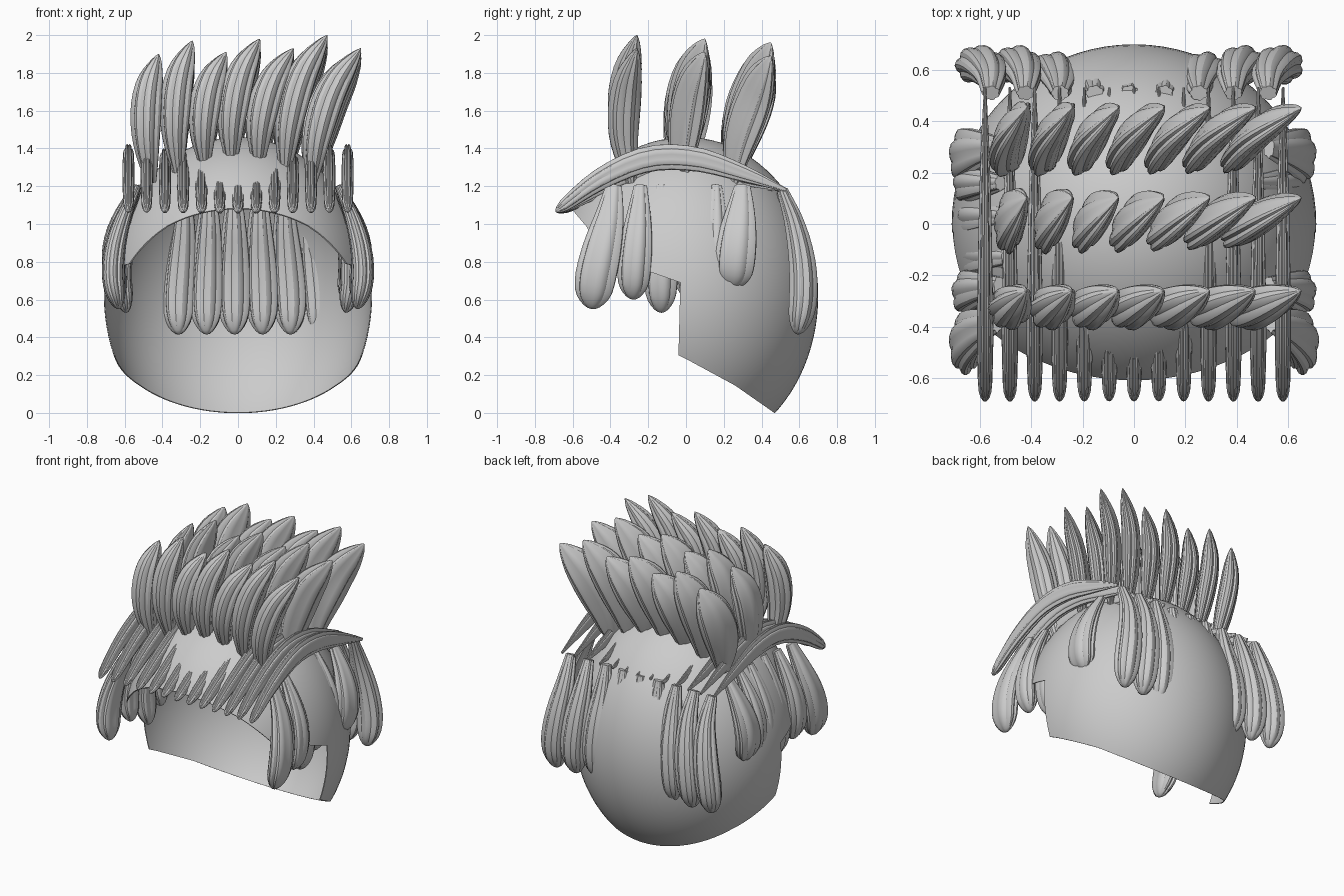
import bpy, bmesh, math
from mathutils import Vector

if "Cube" in bpy.data.objects:
    bpy.data.objects.remove(bpy.data.objects["Cube"])


def smooth(ob, angle):
    bpy.ops.object.select_all(action='DESELECT')
    ob.select_set(True)
    bpy.context.view_layer.objects.active = ob
    bpy.ops.object.shade_smooth_by_angle(angle=math.radians(angle))


def make_object(name, bm):
    bmesh.ops.recalc_face_normals(bm, faces=bm.faces[:])
    me = bpy.data.meshes.new(name)
    bm.to_mesh(me)
    bm.free()
    ob = bpy.data.objects.new(name, me)
    bpy.context.collection.objects.link(ob)
    return ob


def spline(pts, t):
    """Catmull-Rom point at t in 0..1."""
    p = [Vector(q) for q in pts]
    p = [2 * p[0] - p[1]] + p + [2 * p[-1] - p[-2]]
    s = t * (len(pts) - 1)
    i = min(int(s), len(pts) - 2)
    f = s - i
    a, b, c, d = p[i:i + 4]
    return 0.5 * (2 * b + (c - a) * f + (2 * a - 5 * b + 4 * c - d) * f * f
                  + (3 * b - a - 3 * c + d) * f ** 3)


def taper(profile, t, rounding):
    r = spline([(k, 0, 0) for k in profile], t).x
    if t > 1 - rounding:                       # rounded tip
        r *= math.sqrt(max(0, 1 - ((t - 1 + rounding) / rounding) ** 2))
    return max(r, 0.02)


def add_lock(bm, path, side, width, thick, wide, deep=None, lobes=7, rings=20, rounding=.15):
    """Fluted leaf swept along a path; width lies along the side axis."""
    n = lobes * 4
    prev = None
    for k in range(rings + 1):
        t = 0.5 - 0.5 * math.cos(math.pi * k / rings)
        c = spline(path, t)
        tan = (spline(path, min(t + .01, 1)) - spline(path, max(t - .01, 0))).normalized()
        s = Vector(side)
        s = (s - tan * s.dot(tan)).normalized()
        nrm = tan.cross(s)
        rw = taper(wide, t, rounding) * width / 2
        rd = taper(deep or wide, t, rounding) * thick / 2
        ring = []
        for j in range(n):
            a = 2 * math.pi * j / n
            g = 0.85 + 0.16 * abs(math.sin(a * lobes / 2))
            ring.append(bm.verts.new(c + s * (rw * g * math.cos(a)) + nrm * (rd * g * math.sin(a))))
        if prev:
            for j in range(n):
                bm.faces.new((prev[j], prev[(j + 1) % n], ring[(j + 1) % n], ring[j]))
        else:
            bm.faces.new(ring)
        prev = ring
    bm.faces.new(prev)


# Scalp cap: very thin ellipsoid shell, slightly fuller at the brow
bm = bmesh.new()
bmesh.ops.create_uvsphere(bm, u_segments=80, v_segments=48, radius=1)
for v in bm.verts:
    v.co = Vector((v.co.x * .71, v.co.y * (.70 if v.co.y > 0 else .73), v.co.z * .84 + .62))
cap = make_object("scalp_cap", bm)
sol = cap.modifiers.new("shell", 'SOLIDIFY')
sol.thickness = .006
sol.offset = -1

# Side outline of the face opening, ear notches and nape cut
outline = [(-1, 1.2), (-.64, 1.12), (-.53, .99), (-.4, .79), (-.2, .75), (-.03, .69),
           (-.04, .305), (.02, .275), (.26, .145), (.485, -.012), (.6, -.12), (.6, -.5), (-1, -.5)]
bm = bmesh.new()
face = bm.faces.new([bm.verts.new((-1, y, z)) for y, z in outline])
ext = bmesh.ops.extrude_face_region(bm, geom=[face])
bmesh.ops.translate(bm, vec=(2, 0, 0),
                    verts=[g for g in ext["geom"] if isinstance(g, bmesh.types.BMVert)])
cutter = make_object("opening_cutter", bm)
cutter.hide_render = True
cut = cap.modifiers.new("opening", 'BOOLEAN')
cut.operation = 'DIFFERENCE'
cut.solver = 'EXACT'
cut.object = cutter
bpy.context.view_layer.objects.active = cap
for m in ("shell", "opening"):
    bpy.ops.object.modifier_apply(modifier=m)
bpy.data.objects.remove(cutter)
smooth(cap, 35)

# Upright crest: three rows of seven turned locks fanning to +x
# row: path y values, tip drop, width, depth, turn at left and right end
UP = [.35, .75, .98, 1.0, .78, .15]
tips = [1.9, 1.97, 1.91, 1.98, 1.93, 2.0, 1.93]
rows = {"front": (-.29, -.33, -.315, -.26, 0, .165, .17, 0, 0),
        "middle": (-.03, -.01, .03, .1, -.02, .12, .24, 5, 45),
        "rear": (.24, .29, .37, .45, -.04, .12, .25, 30, 45)}
for name, (y0, y1, y2, y3, dz, width, thick, r0, r1) in rows.items():
    bm = bmesh.new()
    for i, zt in enumerate(tips):
        u = i / 6
        zb = 1.22 + .1 * (1 - (2 * u - 1) ** 2)
        h = zt + dz - zb
        turn = math.radians(r0 + (r1 - r0) * u)
        path = [(-.46 + .85 * u, y0, zb), (-.485 + .91 * u, y1, zb + .36 * h),
                (-.475 + .98 * u, y2, zb + .7 * h), (-.42 + 1.07 * u, y3, zb + h)]
        add_lock(bm, path, (math.cos(turn), -math.sin(turn), 0), width, thick, UP, rounding=.07)
    smooth(make_object("crest_row_" + name, bm), 30)

# Narrow strands arching over the crown, the middle ones sinking into the cap
bm = bmesh.new()
for i in range(13):
    x = -.58 + .0967 * i
    d = .055 * max(0, 1 - (x / .5) ** 2)
    path = [(x, .53, 1.18), (x, .3, 1.27 - d), (x, .05, 1.345 - d), (x, -.2, 1.345 - d),
            (x, -.45, 1.24 - d), (x, -.69, 1.065)]
    add_lock(bm, path, (1, 0, 0), .068, .14, [.15, .5, .75, .9, 1, .8],
             deep=[.15, .65, .95, 1, .85, .45], lobes=8, rings=24, rounding=.06)
smooth(make_object("crown_strands", bm), 30)

# Hanging locks share one drop-shaped taper
DROP = [.4, .66, .88, 1.0, .98, .7]

# Back row, straight across so the middle sinks into the cap
bm = bmesh.new()
for i in range(9):
    k = i - 4
    xb, xt = -.018 + .148 * k, -.018 + .135 * k
    d = .045 * max(0, 1 - (k / 3) ** 2)
    path = [(xt, .51, 1.18), (xt, .575 - d, 1.0), ((xt + xb) / 2, .615 - d, .8),
            (xb, .62 - d, .6), (xb, .59 - d, .415)]
    add_lock(bm, path, (1, 0, 0), .175, .15, DROP)
smooth(make_object("back_locks", bm), 30)

# Side rows: (top y, bottom y, bottom z, width, inset right, inset left)
side_row = [(-.38, -.5, .55, .22, 0, 0), (-.24, -.28, .6, .18, .01, .01),
            (-.13, -.13, .53, .18, .06, .04), (.03, .02, .6, .17, .07, .03),
            (.16, .15, .66, .16, .06, .015), (.3, .25, .66, .22, .01, 0)]
for sx, label in ((1, "right"), (-1, "left")):
    bm = bmesh.new()
    for yt, yb, zb, w, inr, inl in side_row:
        h = 1.2 - zb
        e = inr if sx > 0 else inl
        path = [(sx * (.535 - e), yt, 1.2), (sx * (.605 - e), yt + .2 * (yb - yt), 1.2 - .25 * h),
                (sx * (.65 - e), yt + .5 * (yb - yt), 1.2 - .5 * h),
                (sx * (.66 - e), yt + .8 * (yb - yt), 1.2 - .75 * h), (sx * (.63 - e), yb, zb)]
        add_lock(bm, path, (0, 1, 0), w, .12, DROP)
    smooth(make_object("side_locks_" + label, bm), 30)
